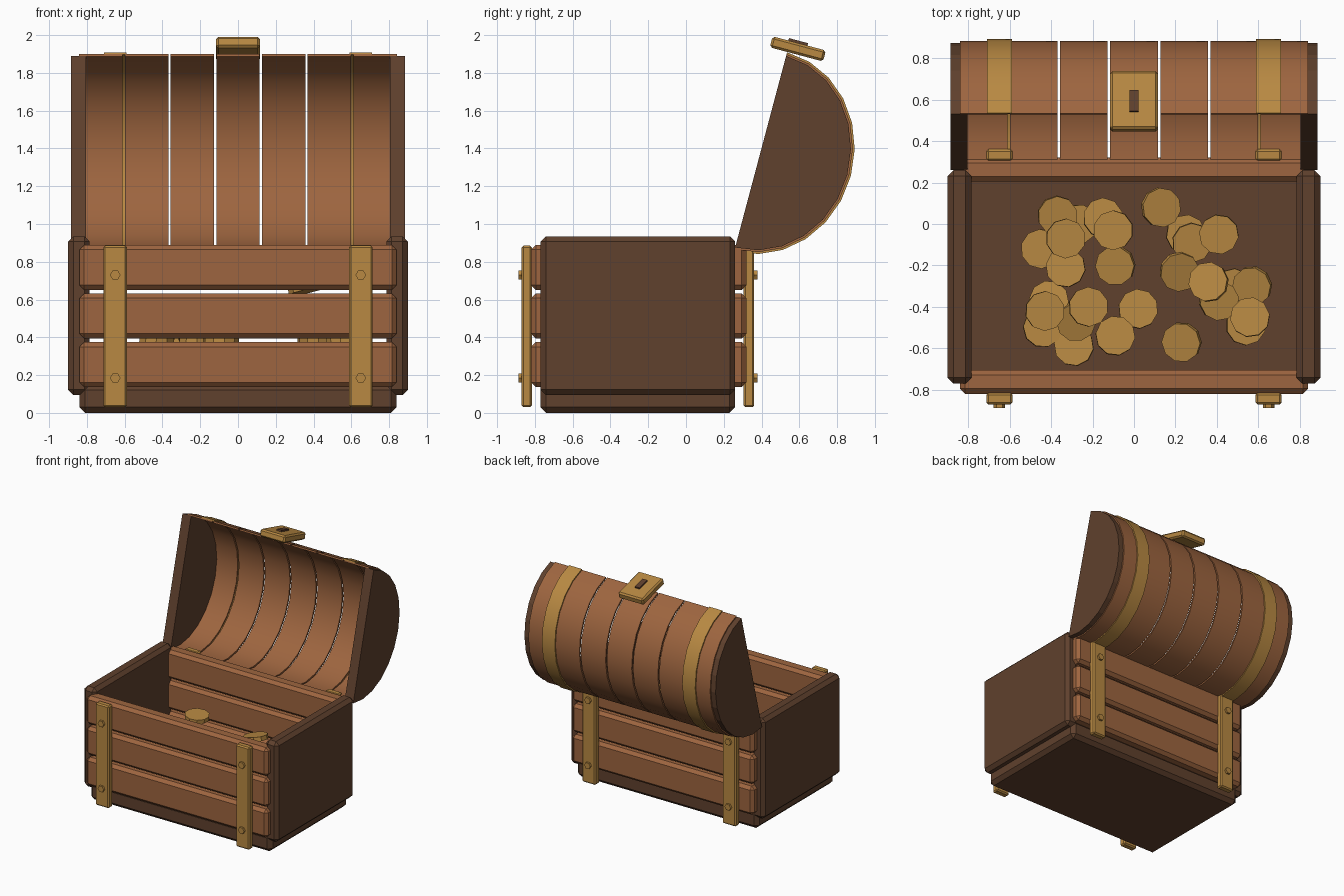
import bpy, bmesh, math, random
from mathutils import Matrix, Vector

random.seed(4)
cube = bpy.data.objects.get("Cube")
if cube:
    bpy.data.objects.remove(cube, do_unlink=True)


def material(name, rgb):
    m = bpy.data.materials.new(name)
    m.use_nodes = True
    m.diffuse_color = (*rgb, 1)
    m.node_tree.nodes["Principled BSDF"].inputs["Base Color"].default_value = (*rgb, 1)
    return m


wood = material("warm wood", (0.34, 0.13, 0.05))
dark = material("dark wood", (0.115, 0.052, 0.026))
gold = material("aged gold", (0.48, 0.25, 0.055))


def finish(name, bm, mat, smooth=False):
    bmesh.ops.recalc_face_normals(bm, faces=bm.faces)
    mesh = bpy.data.meshes.new(name)
    bm.to_mesh(mesh)
    bm.free()
    mesh.materials.append(mat)
    ob = bpy.data.objects.new(name, mesh)
    bpy.context.collection.objects.link(ob)
    if smooth:
        bpy.ops.object.select_all(action="DESELECT")
        ob.select_set(True)
        bpy.context.view_layer.objects.active = ob
        bpy.ops.object.shade_smooth_by_angle(angle=math.radians(30))
    return ob


def box(name, x, y, z, mat, bevel=0.025, matrix=None):
    """Chamfered box given by its (min, max) range on each axis."""
    bm = bmesh.new()
    bmesh.ops.create_cube(bm, size=1)
    for v in bm.verts:
        v.co = Vector([(lo + hi) / 2 + c * (hi - lo) for c, (lo, hi) in zip(v.co, (x, y, z))])
    if bevel:
        bmesh.ops.bevel(bm, geom=bm.edges[:], offset=bevel, segments=1, affect="EDGES")
    if matrix:
        bm.transform(matrix)
    return finish(name, bm, mat)


def disc(name, radius, depth, sides, matrix, mat):
    bm = bmesh.new()
    bmesh.ops.create_cone(bm, cap_ends=True, segments=sides, radius1=radius,
                          radius2=radius, depth=depth, matrix=matrix)
    return finish(name, bm, mat)


# Chest body: base, side panels and planked walls
box("base", (-0.84, 0.84), (-0.77, 0.26), (0, 0.15), dark, 0.03)
for side, s in (("left", 1), ("right", -1)):
    box(side + "_panel", sorted((s * 0.785, s * 0.9)), (-0.77, 0.26), (0.095, 0.935), dark, 0.028)
for wall, y in (("front", (-0.82, -0.705)), ("back", (0.205, 0.32))):
    for i in range(3):
        z = 0.137 + i * 0.257
        box(f"{wall}_plank_{i + 1}", (-0.84, 0.84), y, (z, z + 0.238), wood)

# Metal straps with hex bolts
for wall, y, out in (("front", -0.843, -1), ("back", 0.333, 1)):
    for side, s in (("left", 1), ("right", -1)):
        x = s * 0.65
        box(f"{wall}_{side}_strap", (x - 0.063, x + 0.063), (y - 0.028, y + 0.028),
            (0.03, 0.885), gold, 0.01)
        for z in (0.185, 0.73):
            place = Matrix.Translation((x, y + out * 0.03, z)) @ Matrix.Rotation(math.pi / 2, 4, "X") \
                @ Matrix.Rotation(math.pi / 2, 4, "Z")
            disc(f"{wall}_{side}_bolt", 0.028, 0.03, 6, place, gold)

# Open lid: half-ellipse section tilted back on its hinge
CENTRE = Vector((0, 0.395, 1.3825))
UP = Vector((0, 0.257, 0.966))
OUT = Vector((0, 0.966, -0.257))


def arc(grow):
    angles = [math.pi * i / 12 for i in range(13)]
    return [CENTRE + UP * (0.525 + grow) * math.cos(a) + OUT * (0.475 + grow) * math.sin(a)
            for a in angles]


def extrude_section(name, points, x0, x1, mat, smooth=False):
    bm = bmesh.new()
    ends = [[bm.verts.new((x, p.y, p.z)) for p in points] for x in (x0, x1)]
    for loop in ends:
        bm.faces.new(loop)
    n = len(points)
    for i in range(n):
        j = (i + 1) % n
        bm.faces.new((ends[0][i], ends[0][j], ends[1][j], ends[1][i]))
    return finish(name, bm, mat, smooth)


def shell(inner, outer):
    return arc(outer) + arc(inner)[::-1]


for side, s in (("left", 1), ("right", -1)):
    extrude_section(side + "_lid_end", arc(0), *sorted((s * 0.805, s * 0.885)), dark)
    extrude_section(side + "_lid_strap", shell(0.008, 0.02),
                    *sorted((s * 0.59, s * 0.71)), gold, True)
for i in range(7):
    x = (i - 3) * 0.242
    extrude_section(f"lid_stave_{i + 1}", shell(-0.004, 0.01), x - 0.115, x + 0.115, wood, True)

# Lock plate and keyhole on the lid edge
tilt = Matrix.Translation((0, 0.592, 1.927)) @ Matrix.Rotation(-0.26, 4, "X")
box("lock_plate", (-0.116, 0.116), (-0.146, 0.146), (-0.03, 0.03), gold, 0.012, tilt)
box("keyhole", (-0.022, 0.022), (-0.06, 0.045), (0.02, 0.043), dark, 0, tilt)

# Loose coins: x, y and layer in the heap
coins = [(-.37, .04, 1), (-.27, 0, 0), (-.15, .03, 1), (-.1, -.03, 2), (.13, .08, 1),
         (.25, -.05, 0), (.28, -.09, 1), (.41, -.05, 2), (-.45, -.12, 0), (-.33, -.07, 4),
         (-.33, -.21, 2), (-.09, -.2, 1), (.22, -.23, 1), (.36, -.28, 5), (.41, -.37, 1),
         (.48, -.31, 0), (.57, -.3, 1), (.54, -.49, 0), (.56, -.45, 2), (.23, -.57, 1),
         (.02, -.41, 0), (-.09, -.54, 2), (-.22, -.4, 2), (-.28, -.47, 1), (-.29, -.59, 0),
         (-.41, -.37, 1), (-.44, -.5, 0), (-.43, -.42, 2)]
for x, y, layer in coins:
    lean = 0.08 + 0.25 * random.random() * (layer % 2)
    place = Matrix.Translation((x, y, 0.2 + layer * 0.092)) \
        @ Matrix.Rotation(random.uniform(0, math.tau), 4, "Z") @ Matrix.Rotation(lean, 4, "X")
    disc("coin", 0.096, 0.035, 10, place, gold)
